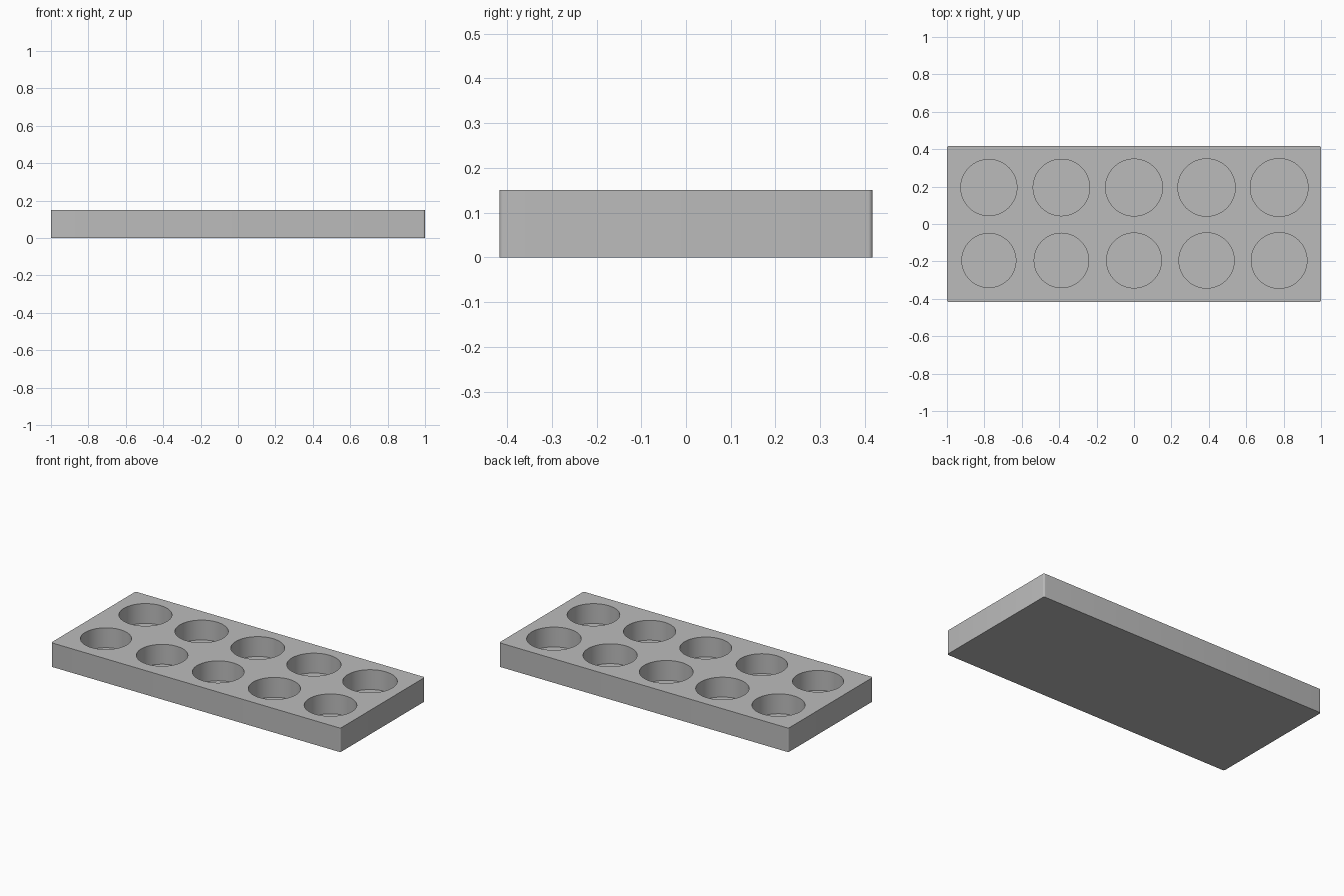
import bpy
import bmesh
from mathutils import Matrix

cube = bpy.data.objects.get("Cube")
if cube:
    bpy.data.objects.remove(cube, do_unlink=True)

LENGTH, WIDTH, HEIGHT = 2.0, 0.834, 0.15
FLOOR = 0.026          # thickness left under each pocket
COLUMNS, PITCH = 5, 0.388
ROW_Y = 0.195

grey = bpy.data.materials.new("plain grey")
grey.use_nodes = True
colour = (0.5, 0.5, 0.5, 1)
grey.diffuse_color = colour
grey.node_tree.nodes["Principled BSDF"].inputs["Base Color"].default_value = colour


def make_object(name, bm):
    mesh = bpy.data.meshes.new(name)
    bm.to_mesh(mesh)
    bm.free()
    mesh.materials.append(grey)
    obj = bpy.data.objects.new(name, mesh)
    bpy.context.collection.objects.link(obj)
    return obj


# Slab with slightly rounded upright corners
bm = bmesh.new()
bmesh.ops.create_cube(bm, size=1, matrix=Matrix.Translation((0, 0, HEIGHT / 2))
                      @ Matrix.Diagonal((LENGTH, WIDTH, HEIGHT, 1)))
uprights = [e for e in bm.edges if abs(e.verts[0].co.z - e.verts[1].co.z) > 0.1]
bmesh.ops.bevel(bm, geom=uprights, offset=0.01, segments=6, profile=0.5, affect='EDGES')
tray = make_object("tray", bm)

# Round pockets, each a little wider than the one before
bm = bmesh.new()
for i in range(2 * COLUMNS):
    row, column = divmod(i, COLUMNS)
    radius = 0.1445 + 0.0011 * i
    depth = 0.2
    x = (column - (COLUMNS - 1) / 2) * PITCH
    y = ROW_Y if row else -ROW_Y
    bmesh.ops.create_cone(bm, cap_ends=True, segments=96, radius1=radius, radius2=radius,
                          depth=depth, matrix=Matrix.Translation((x, y, FLOOR + depth / 2)))
cutter = make_object("pocket_cutter", bm)
cutter.hide_render = True

cut = tray.modifiers.new("pockets", 'BOOLEAN')
cut.operation = 'DIFFERENCE'
cut.solver = 'EXACT'
cut.object = cutter

# Apply the cut, then drop the cutter
bpy.ops.object.select_all(action='DESELECT')
bpy.context.view_layer.objects.active = tray
tray.select_set(True)
bpy.ops.object.modifier_apply(modifier=cut.name)
bpy.data.objects.remove(cutter, do_unlink=True)
bpy.ops.object.shade_smooth_by_angle()
